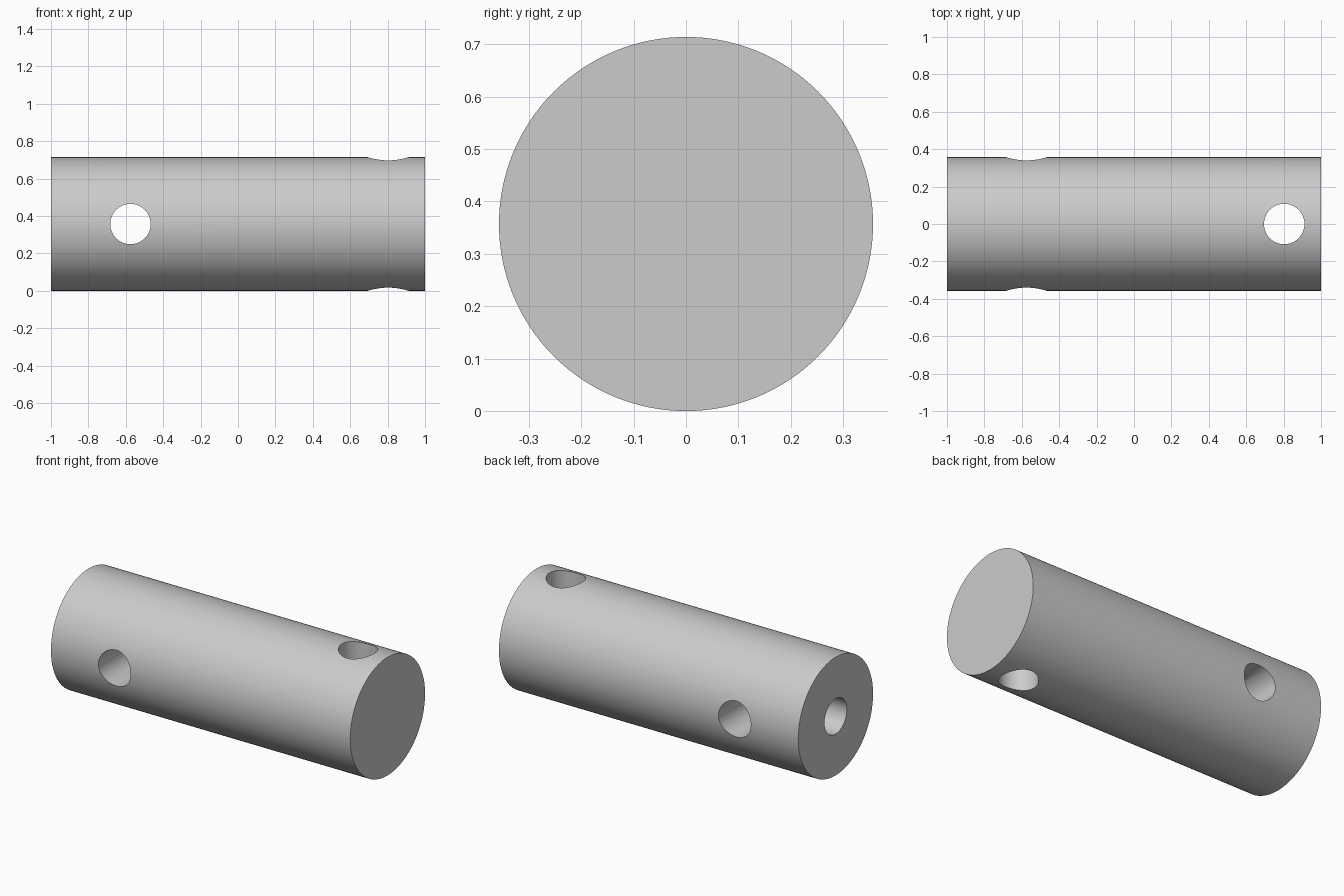
import bpy
from math import pi

cube = bpy.data.objects.get("Cube")
if cube:
    bpy.data.objects.remove(cube, do_unlink=True)

R = 0.357        # rod radius, also the height of its axis
HOLE = 0.108     # radius of the drilled holes
SIDE_X, TOP_X = -0.575, 0.803

grey = bpy.data.materials.new("plain grey")
grey.use_nodes = True
colour = (0.6, 0.6, 0.6, 1)
grey.diffuse_color = colour
grey.node_tree.nodes["Principled BSDF"].inputs["Base Color"].default_value = colour


def cylinder(name, radius, length, centre, rotation, sides):
    bpy.ops.mesh.primitive_cylinder_add(
        vertices=sides, radius=radius, depth=length, location=centre, rotation=rotation)
    obj = bpy.context.object
    obj.name = name
    obj.data.materials.append(grey)
    bpy.ops.object.transform_apply(location=True, rotation=True, scale=True)
    return obj


# Solid rod lying along x
rod = cylinder("rod", R, 2, (0, 0, R), (0, pi / 2, 0), 128)

# Two cross holes, and a blind hole from the right end to the side hole
drills = [
    cylinder("side_drill", HOLE, 1, (SIDE_X, 0, R), (pi / 2, 0, 0), 64),
    cylinder("top_drill", HOLE, 1, (TOP_X, 0, R), (0, 0, 0), 64),
    cylinder("end_drill", HOLE - 0.001, 0.6, (SIDE_X - 0.3, 0, R), (0, pi / 2, 0), 64),
]
for drill in drills:
    cut = rod.modifiers.new(drill.name, "BOOLEAN")
    cut.operation = "DIFFERENCE"
    cut.solver = "EXACT"
    cut.object = drill

# Apply the cuts and remove the drills
bpy.ops.object.select_all(action="DESELECT")
rod.select_set(True)
bpy.context.view_layer.objects.active = rod
for cut in list(rod.modifiers):
    bpy.ops.object.modifier_apply(modifier=cut.name)
for drill in drills:
    bpy.data.objects.remove(drill, do_unlink=True)

bpy.ops.object.shade_smooth_by_angle(angle=pi / 6)
